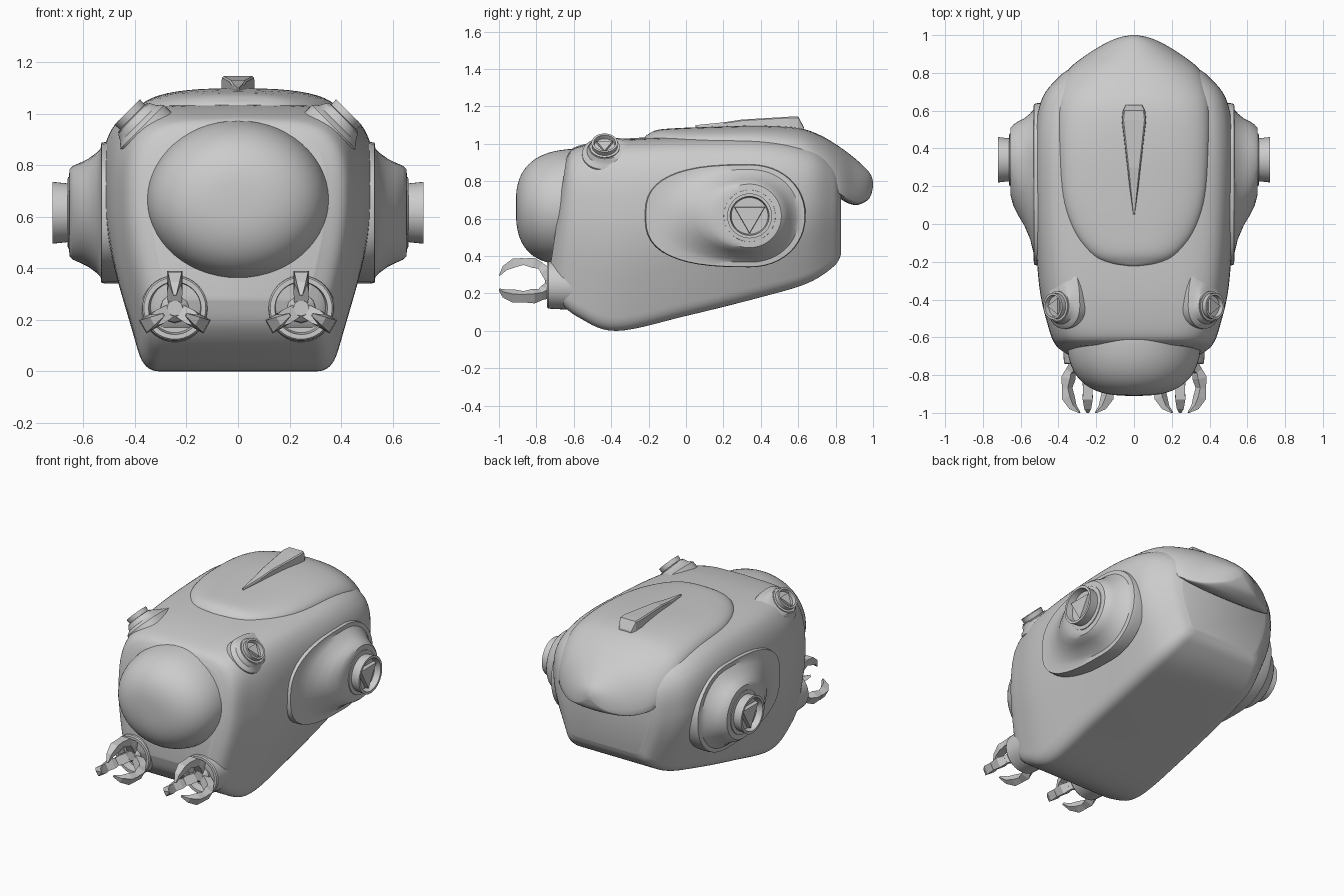
import bpy, bmesh
from math import sin, cos, pi, radians
from mathutils import Vector as V

if "Cube" in bpy.data.objects:
    bpy.data.objects.remove(bpy.data.objects["Cube"])


def loft(name, ring_groups, angle=35, mirror=False, smooth=True):
    """Skin one or more groups of rings into a closed object."""
    bm = bmesh.new()
    for rings in ring_groups:
        rows = [[bm.verts.new(p) for p in r] for r in rings]
        n = len(rows[0])
        for a, b in zip(rows, rows[1:]):
            for i in range(n):
                j = (i + 1) % n
                bm.faces.new((a[i], a[j], b[j], b[i]))
        bm.faces.new(rows[0])
        bm.faces.new(rows[-1])
    bmesh.ops.recalc_face_normals(bm, faces=bm.faces)
    me = bpy.data.meshes.new(name)
    bm.to_mesh(me)
    bm.free()
    if smooth:
        me.shade_smooth()
        me.set_sharp_from_angle(angle=radians(angle))
    ob = bpy.data.objects.new(name, me)
    bpy.context.collection.objects.link(ob)
    if mirror:
        ob.modifiers.new("Mirror", "MIRROR").use_mirror_merge = False
    return ob


def spline(rows, steps):
    """Catmull-Rom interpolation through rows of parameters."""
    out = []
    for i in range(len(rows) - 1):
        p = [rows[max(0, min(len(rows) - 1, i + k))] for k in (-1, 0, 1, 2)]
        for s in range(steps):
            t = s / steps
            out.append([b + .5 * t * (c - a + t * (2*a - 5*b + 4*c - d + t * (3*(b - c) + d - a)))
                        for a, b, c, d in zip(*p)])
    return out + [list(rows[-1])]


def spow(v, p):
    return (1 if v >= 0 else -1) * abs(v) ** p


# Hull: rounded cross-sections, leaning at the front
def hull_ring(yb, zb, yt, zt, wb, wm, wt):
    h = zt - zb
    pts = [V((0, zb)), V((wb, zb)), V((wm * .99, zb + .47 * h)),
           V((wm, zb + .84 * h)), V((wt, zt)), V((0, zt + .01))]
    half = [pts[0]]
    for i, f in zip(range(1, 5), (.16, .4, .48, .45)):
        a, b = pts[i].lerp(pts[i - 1], f), pts[i].lerp(pts[i + 1], f)
        for k in range(9):
            t = k / 8
            half.append(a.lerp(pts[i], t).lerp(pts[i].lerp(b, t), t))
    half.append(pts[-1])
    full = half + [V((-p.x, p.y)) for p in half[-2:0:-1]]
    return [(p.x, yb + (yt - yb) * (p.y - zb) / h, p.y) for p in full]


hull = [(-.735, .28, -.64, .92, .27, .34, .26),
        (-.69, .17, -.60, .97, .33, .42, .31),
        (-.57, .07, -.48, 1.0, .355, .465, .36),
        (-.37, .0, -.30, 1.02, .365, .505, .39),
        (0, .08, 0, 1.03, .37, .525, .41),
        (.4, .18, .4, 1.03, .36, .53, .41),
        (.65, .255, .65, .99, .34, .495, .37),
        (.79, .345, .78, .92, .29, .395, .29),
        (.83, .41, .83, .84, .24, .32, .23)]
loft("hull", [[hull_ring(*r) for r in spline(hull, 7)]], 40)

# Front window dome: blunt front, rounded rim
dome = []
for k in range(19):
    a = pi / 2 * k / 18 * .985
    r, d = cos(a) ** .72, sin(a) ** .8
    dome.append([(.355 * r * cos(t), -.60 - .31 * d - .04 * (1 - d) * -sin(t),
                  .665 + .308 * r * sin(t)) for t in [2*pi*i/56 for i in range(56)]])
for ring in dome[:-1]:
    ring[:] = [(x, y if y < -.62 else y - .015, z) for x, y, z in ring]
dome.insert(0, [(x, y + .12, z) for x, y, z in dome[0]])
loft("front_dome", [dome], 40)

# Top shell: y, half width, edge height, crown height, section roundness
shell = [(-.225, .03, 1.0, 1.032, .8), (-.205, .15, 1.0, 1.05, .8), (-.15, .24, 1.0, 1.075, .8),
         (-.03, .325, 1.0, 1.085, .8), (.15, .38, .99, 1.092, .75), (.4, .40, .97, 1.098, .75),
         (.6, .405, .92, 1.085, .8), (.72, .39, .84, 1.045, .85), (.82, .345, .74, .985, .9),
         (.90, .245, .70, .925, 1), (.96, .145, .71, .87, 1), (.988, .075, .735, .835, 1),
         (1.0, .015, .775, .80, 1)]
rings = []
for y, w, ze, zt, e in spline(shell, 5):
    rings.append([(w * spow(cos(t), e), y, ze + (zt - ze) * abs(sin(t)) ** e * (1 if t < pi + .001 else -.12))
                  for t in [2 * pi * i / 48 for i in range(48)]])
loft("top_shell", [rings], 45)

# Dorsal fin
fin = [(.05, .004, .003, 1.10), (.2, .025, .018, 1.115), (.3, .036, .028, 1.13),
       (.55, .066, .055, 1.145), (.60, .06, .05, 1.145), (.63, .045, .03, 1.09)]
loft("dorsal_fin", [[[(-w, y, 1.06), (w, y, 1.06), (w * .95, y, z - .006), (wt, y, z),
                      (-wt, y, z), (-w * .95, y, z - .006)] for y, w, wt, z in fin]], smooth=False)


# Pods: fairing rings (height, u min, u max, half v, squareness) and a round nozzle (height, radius)
def pod(name, place, uc, fairing, nozzle, blade):
    def oval(h, u0, u1, hv, e=2.0, n=48):
        pts = []
        for i in range(n):
            c, s = cos(2 * pi * i / n), sin(2 * pi * i / n)
            long_end = (c > 0) == (u1 - uc > uc - u0)
            p = 2 / (e if long_end else min(e, 2.1))
            pts.append(place(uc + (u1 - uc if c > 0 else uc - u0) * spow(c, p), hv * spow(s, p), h))
        return pts
    loft(name + "_fairing", [[oval(*f) for f in fairing]], 35, True)
    loft(name + "_nozzle", [[oval(h, uc - r, uc + r, r) for h, r in nozzle]], 35, True)
    tri = [[place(uc + r * cos(t), r * sin(t), h) for t in (pi/6, 5*pi/6, 3*pi/2)] for h, r in blade]
    loft(name + "_rotor", [tri], 30, True, False)


pod("side_thruster", lambda u, v, h: (h, u, .615 + v), .34,
    [(.45, -.22, .64, .275, 2.7), (.512, -.22, .64, .275, 2.7), (.53, -.215, .635, .272, 2.7),
     (.533, -.15, .605, .248, 2.4), (.55, -.08, .585, .232, 2.2), (.58, -.01, .56, .21, 2.1),
     (.61, .04, .545, .195, 2), (.64, .10, .525, .182), (.653, .15, .51, .17), (.655, .19, .49, .15)],
    [(.64, .14), (.66, .138), (.662, .114), (.72, .12), (.72, .104), (.68, .098)],
    [(.67, .097), (.705, .092)])

k = .7071
pod("corner_lamp", lambda u, v, h: (.352 + k * (h - v), u, .928 + k * (h + v)), -.435,
    [(-.06, -.56, -.19, .122, 2.3), (.028, -.555, -.195, .12, 2.3), (.038, -.545, -.21, .112, 2.2),
     (.047, -.53, -.25, .10), (.062, -.525, -.30, .092), (.074, -.518, -.34, .085)],
    [(.05, .08), (.08, .08), (.082, .068), (.11, .07), (.11, .058), (.085, .055)],
    [(.08, .054), (.1, .05)])

# Claw arms: socket, hub and three jointed fingers on each side
AX, AZ = .245, .245


def disc(y, r, n=40):
    return [(AX + r * cos(2*pi*i/n), y, AZ + r * sin(2*pi*i/n)) for i in range(n)]


loft("arm_socket", [[disc(y, r) for y, r in
     [(-.5, .14), (-.66, .13), (-.735, .126), (-.742, .12), (-.742, .102), (-.69, .095)]]], 35, True)
loft("claw_hub", [[disc(y, r, 12) for y, r in [(-.68, .06), (-.73, .055), (-.755, .03)]]], 30, True)

# Finger segments: radius, y, half width, half thickness
segments = [[(.02, -.725, .026, .022), (.08, -.755, .03, .026), (.112, -.785, .022, .016)],
            [(.104, -.775, .024, .018), (.118, -.815, .03, .027), (.127, -.875, .024, .016)],
            [(.127, -.865, .024, .018), (.118, -.92, .027, .024), (.09, -.97, .018, .015),
             (.05, -.998, .006, .003)]]
fingers = []
for a in (90, 210, 330):
    out = V((cos(radians(a)), 0, sin(radians(a))))
    side = V((-out.z, 0, out.x))
    for seg in segments:
        path = [out * r + V((AX, y, AZ)) for r, y, *_ in seg]
        rs = []
        for i, (r, y, w, t) in enumerate(seg):
            d = (path[min(i + 1, len(path) - 1)] - path[max(i - 1, 0)]).normalized()
            nrm = d.cross(side)
            rs.append([path[i] + side * w * p + nrm * t * q
                       for p, q in ((-1, -1), (1, -1), (1, 1), (-1, 1))])
        fingers.append(rs)
loft("claw_fingers", fingers, 30, True, False)
